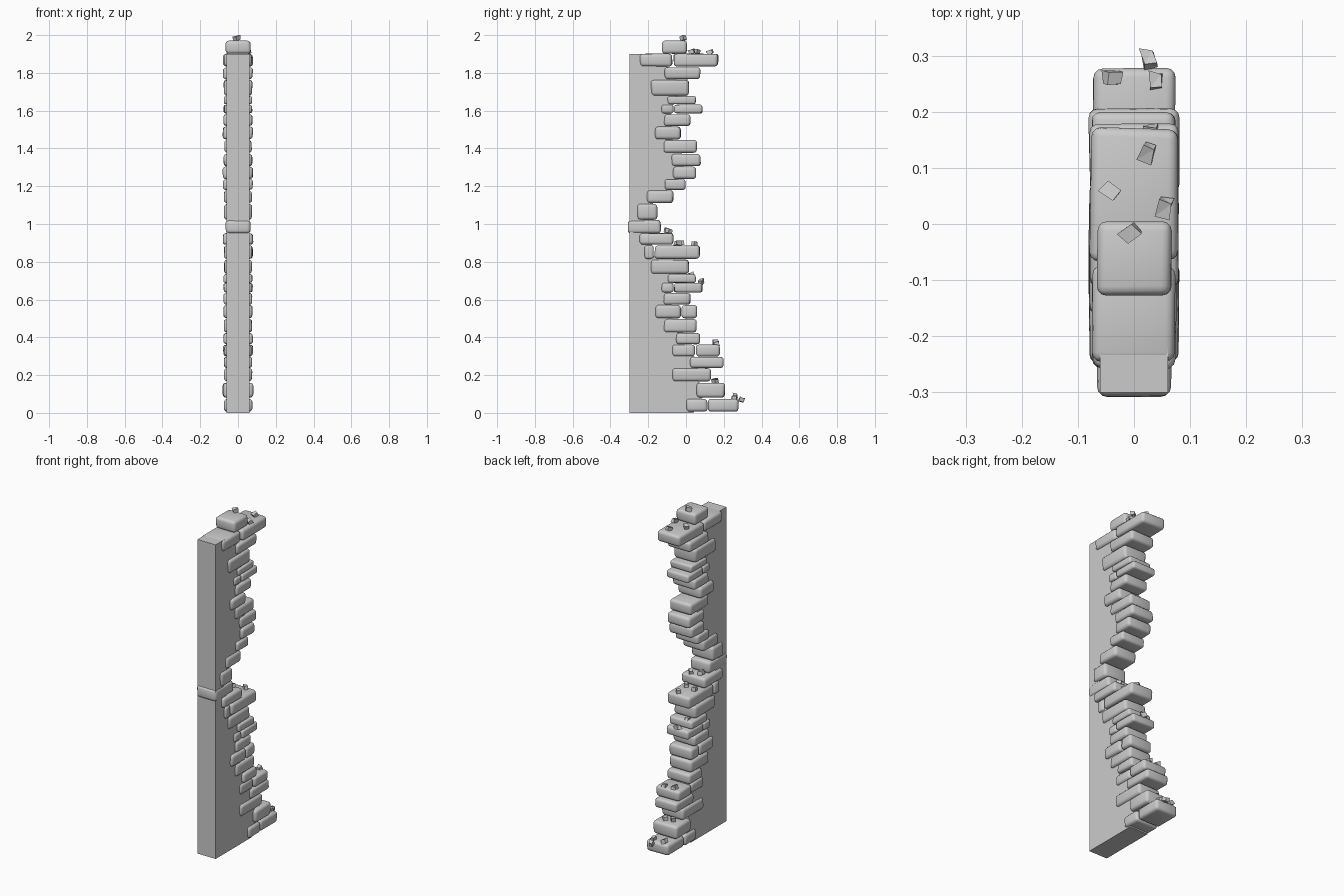
import bpy, bmesh, random
from mathutils import Vector, Matrix

random.seed(7)

# Courses of stone from the ground up: (z0, z1, y edges of the stones in that row)
ROWS = [
    (0.005, 0.075, (0.0, 0.115, 0.28)), (0.08, 0.16, (0.055, 0.208)),
    (0.165, 0.237, (-0.075, 0.135)), (0.237, 0.297, (0.02, 0.202)),
    (0.298, 0.362, (-0.075, 0.05, 0.18)), (0.363, 0.423, (-0.055, 0.075)),
    (0.425, 0.498, (-0.12, 0.06)), (0.50, 0.572, (-0.165, -0.025, 0.06)),
    (0.572, 0.635, (-0.12, 0.025)), (0.637, 0.688, (-0.13, -0.065, 0.09)),
    (0.688, 0.735, (-0.10, 0.055)), (0.735, 0.812, (-0.19, 0.02)),
    (0.815, 0.888, (-0.22, -0.17, 0.08)), (0.89, 0.952, (-0.25, -0.065)),
    (0.95, 1.022, (-0.31, -0.13)), (1.022, 1.108, (-0.26, -0.15)),
    (1.11, 1.18, (-0.21, -0.065)), (1.18, 1.237, (-0.115, 0.0)),
    (1.237, 1.305, (-0.07, 0.055)), (1.305, 1.372, (-0.08, 0.08)),
    (1.375, 1.445, (-0.12, 0.06)), (1.447, 1.517, (-0.165, -0.025)),
    (1.518, 1.582, (-0.118, 0.025)), (1.585, 1.632, (-0.13, -0.065, 0.09)),
    (1.634, 1.677, (-0.10, 0.055)), (1.678, 1.763, (-0.188, 0.02)),
    (1.765, 1.83, (-0.115, 0.08)), (1.833, 1.902, (-0.247, -0.07, 0.175)),
    (1.90, 1.972, (-0.13, 0.008)),
]


def finish(name, bm, smooth=False):
    bmesh.ops.recalc_face_normals(bm, faces=bm.faces)
    me = bpy.data.meshes.new(name)
    bm.to_mesh(me)
    bm.free()
    ob = bpy.data.objects.new(name, me)
    bpy.context.collection.objects.link(ob)
    if smooth:
        bpy.ops.object.select_all(action='DESELECT')
        bpy.context.view_layer.objects.active = ob
        ob.select_set(True)
        bpy.ops.object.shade_smooth_by_angle(angle=0.7)
    return ob


def stone(name, y0, y1, z0, z1, half_x):
    bm = bmesh.new()
    bmesh.ops.create_cube(bm, size=1)
    size = Vector((2 * half_x, y1 - y0, z1 - z0))
    mid = Vector((0.0, (y0 + y1) / 2, (z0 + z1) / 2))
    for v in bm.verts:
        # corners pulled in unevenly for a hand-cut look
        k = Vector((random.uniform(0.93, 1.0), random.uniform(0.93, 1.0),
                    random.uniform(0.94, 1.0)))
        v.co = mid + Vector([v.co[i] * size[i] * k[i] for i in range(3)])
    w = min(0.017, 0.25 * min(size))
    bmesh.ops.bevel(bm, geom=bm.edges[:], offset=w, segments=3,
                    profile=0.5, affect='EDGES')
    finish(name, bm, True)


# Stones of the broken edge
n = 0
for z0, z1, ys in ROWS:
    for a, b in zip(ys, ys[1:]):
        n += 1
        hx = 0.069 if z0 in (0.95, 1.90) else random.uniform(0.075, 0.083)
        stone("stone_%02d" % n, a, b, z0, z1, hx)

# Plaster wall slab whose ragged edge stays hidden inside the stones
edge = [(0.04, 0.0)]
for z0, z1, ys in ROWS[:-1]:
    edge.append((ys[0] + 0.45 * (ys[1] - ys[0]), (z0 + z1) / 2))
edge += [(-0.12, 1.9)]
outline = [(-0.3, 0.0)] + edge + [(-0.3, 1.9)]
bm = bmesh.new()
face = bm.faces.new([bm.verts.new((-0.061, y, z)) for y, z in outline])
ext = bmesh.ops.extrude_face_region(bm, geom=[face])
new = [g for g in ext["geom"] if isinstance(g, bmesh.types.BMVert)]
bmesh.ops.translate(bm, verts=new, vec=(0.122, 0, 0))
bmesh.ops.triangulate(bm, faces=[f for f in bm.faces if len(f.verts) > 4])
finish("wall_slab", bm)

# Rubble chips lying on the ledges
CHIPS = [
    (-0.005, -0.015, 1.983), (0.055, 0.03, 1.912), (-0.04, 0.058, 1.912),
    (0.025, 0.13, 1.91), (-0.03, -0.10, 0.967), (0.03, -0.09, 0.962),
    (0.03, -0.045, 0.90), (-0.04, -0.025, 0.90), (0.02, 0.045, 0.897),
    (-0.03, 0.03, 0.733), (0.0, 0.078, 0.695), (-0.03, 0.155, 0.37),
    (0.03, 0.16, 0.366), (-0.02, 0.15, 0.17), (0.03, 0.155, 0.165),
    (-0.038, 0.26, 0.088), (0.027, 0.295, 0.07), (0.04, 0.255, 0.08),
]
for i, c in enumerate(CHIPS):
    bm = bmesh.new()
    bmesh.ops.create_cube(bm, size=0.026)
    for v in bm.verts:
        v.co *= random.uniform(0.65, 1.1)
        v.co.y *= 1.25
    rot = Matrix.Rotation(random.uniform(0, 6.28), 3, 'Z') @ \
        Matrix.Rotation(random.uniform(-0.5, 0.5), 3, 'X')
    bmesh.ops.rotate(bm, verts=bm.verts, cent=(0, 0, 0), matrix=rot)
    bmesh.ops.translate(bm, verts=bm.verts, vec=c)
    bmesh.ops.triangulate(bm, faces=bm.faces[:])
    finish("rubble_chip_%02d" % (i + 1), bm)
